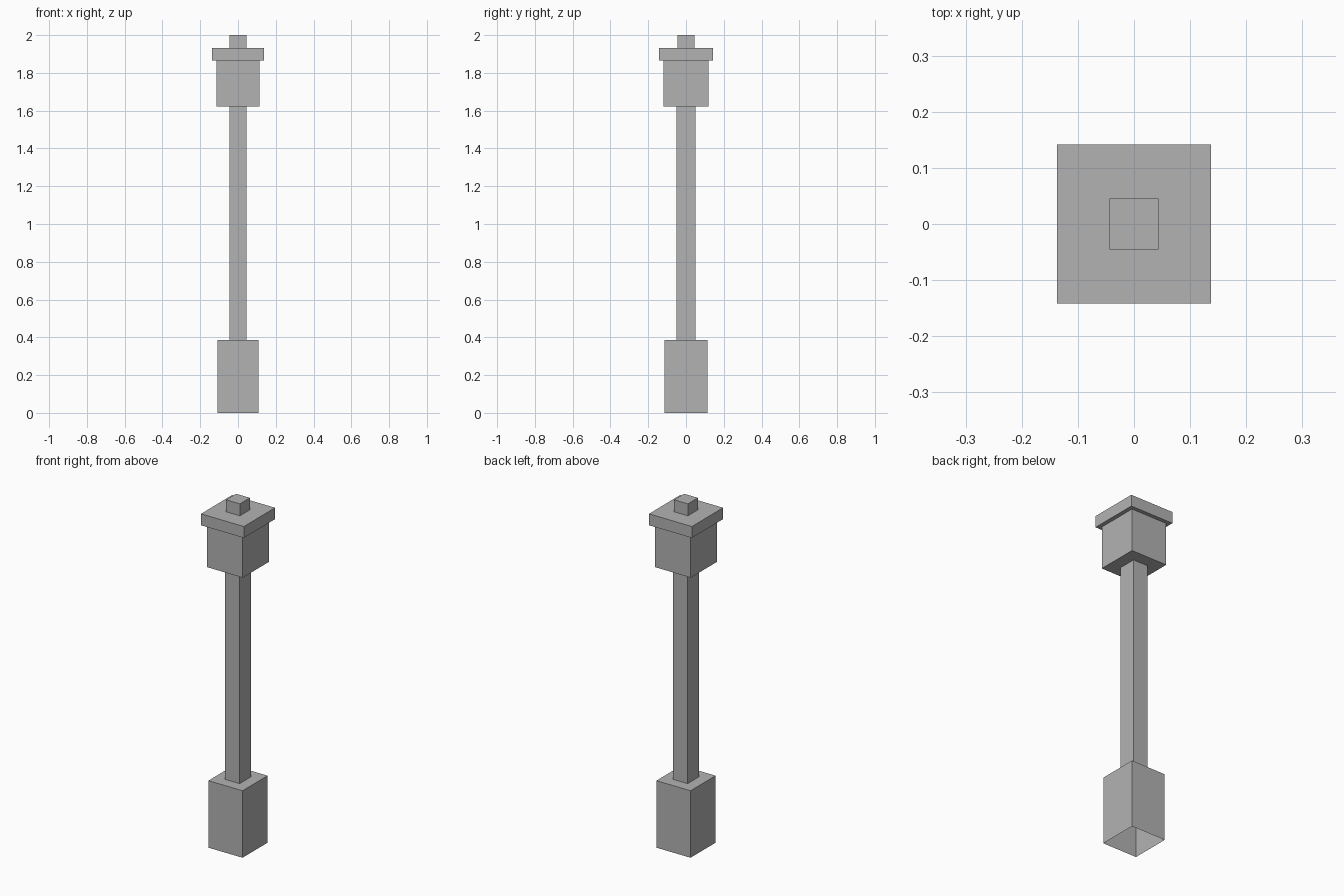
import bpy
import bmesh
from mathutils import Matrix, Vector

old = bpy.data.objects.get("Cube")
if old:
    bpy.data.objects.remove(old, do_unlink=True)

# One plain grey for the whole lamp post
grey = bpy.data.materials.new("stone grey")
grey.use_nodes = True
colour = (0.45, 0.45, 0.45, 1)
grey.diffuse_color = colour
grey.node_tree.nodes["Principled BSDF"].inputs["Base Color"].default_value = colour


def box(name, half_x, half_y, bottom, top, open_bottom=False):
    """Upright box centred on the z axis, optionally without its underside."""
    bm = bmesh.new()
    size = Vector((2 * half_x, 2 * half_y, top - bottom, 1))
    place = Matrix.Translation((0, 0, (bottom + top) / 2)) @ Matrix.Diagonal(size)
    bmesh.ops.create_cube(bm, size=1, matrix=place)
    if open_bottom:
        bm.normal_update()
        under = [f for f in bm.faces if f.normal.z < -0.5]
        bmesh.ops.delete(bm, geom=under, context="FACES_ONLY")
    mesh = bpy.data.meshes.new(name)
    bm.to_mesh(mesh)
    bm.free()
    mesh.materials.append(grey)
    obj = bpy.data.objects.new(name, mesh)
    bpy.context.collection.objects.link(obj)
    return obj


# Hollow plinth, open underneath
box("base", 0.109, 0.114, 0, 0.387, open_bottom=True)
# Slender shaft
box("post", 0.046, 0.051, 0.38, 1.63)
# Lantern head with overhanging roof and top knob
box("lantern", 0.114, 0.12, 1.621, 1.868)
box("cap", 0.137, 0.142, 1.865, 1.931)
box("finial", 0.044, 0.0455, 1.925, 2)
